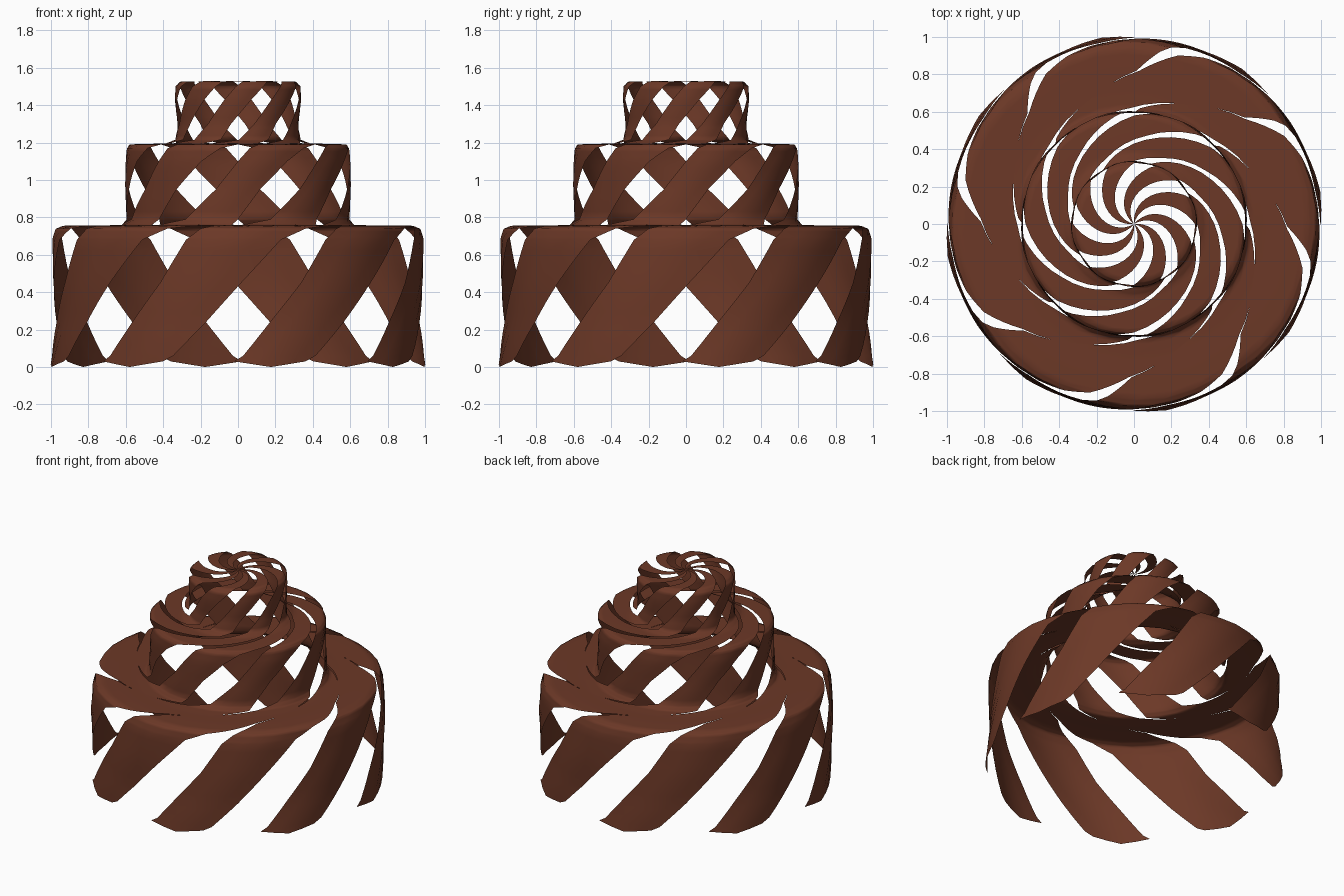
import bpy, bmesh, math

if "Cube" in bpy.data.objects:
    bpy.data.objects.remove(bpy.data.objects["Cube"])

brown = bpy.data.materials.new("chocolate brown")
brown.diffuse_color = (0.15, 0.04, 0.02, 1)
brown.use_nodes = True
brown.node_tree.nodes["Principled BSDF"].inputs["Base Color"].default_value = brown.diffuse_color

# Ribbon path over the three tiers: radius, height, turn (deg), half width (deg)
PATH = [
    (0.998, 0.0, 10, 11.2), (0.985, 0.24, 22.5, 12.5), (0.985, 0.45, 33, 13),
    (0.98, 0.68, 43.5, 15), (0.965, 0.74, 50, 17), (0.93, 0.755, 56, 19.5),
    (0.82, 0.757, 66, 22), (0.70, 0.757, 88, 23), (0.62, 0.76, 112, 20),
    (0.595, 0.79, 121, 14), (0.595, 0.95, 135, 11.5), (0.60, 1.10, 148, 13),
    (0.597, 1.17, 156, 15), (0.58, 1.19, 163, 17), (0.48, 1.193, 190, 19),
    (0.38, 1.195, 222, 19), (0.335, 1.215, 240, 14), (0.325, 1.30, 252, 11.5),
    (0.333, 1.43, 270, 12.5), (0.333, 1.50, 281, 13), (0.31, 1.525, 287, 13),
    (0.20, 1.528, 312, 12), (0.10, 1.53, 335, 11), (0.005, 1.53, 355, 10),
]
STEPS = 4


def rows():
    """Path points with extra rows in between."""
    for a, b in zip(PATH, PATH[1:]):
        for i in range(STEPS):
            t = i / STEPS
            yield [p + (q - p) * t for p, q in zip(a, b)]
    yield PATH[-1]


def ribbon(name, start):
    bm = bmesh.new()
    prev = None
    for n, (r, z, turn, half) in enumerate(rows()):
        row = []
        for side in (-1, -0.5, 0, 0.5, 1):
            a = math.radians(start + turn + side * half)
            # slightly bulged middle, pointed lower end
            rr = r * (1 + 0.013 * (1 - abs(side)))
            zz = z + (0.03 * abs(side) if n == 0 else 0)
            row.append(bm.verts.new((rr * math.sin(a), -rr * math.cos(a), zz)))
        if prev:
            for i in range(4):
                bm.faces.new((prev[i], prev[i + 1], row[i + 1], row[i]))
        prev = row
    for f in bm.faces:
        f.smooth = True
    me = bpy.data.meshes.new(name)
    bm.to_mesh(me)
    bm.free()
    me.materials.append(brown)
    bpy.context.collection.objects.link(bpy.data.objects.new(name, me))


# Eight equal ribbons around the axis
for k in range(8):
    ribbon(f"spiral_ribbon_{k + 1}", 45 * k)
